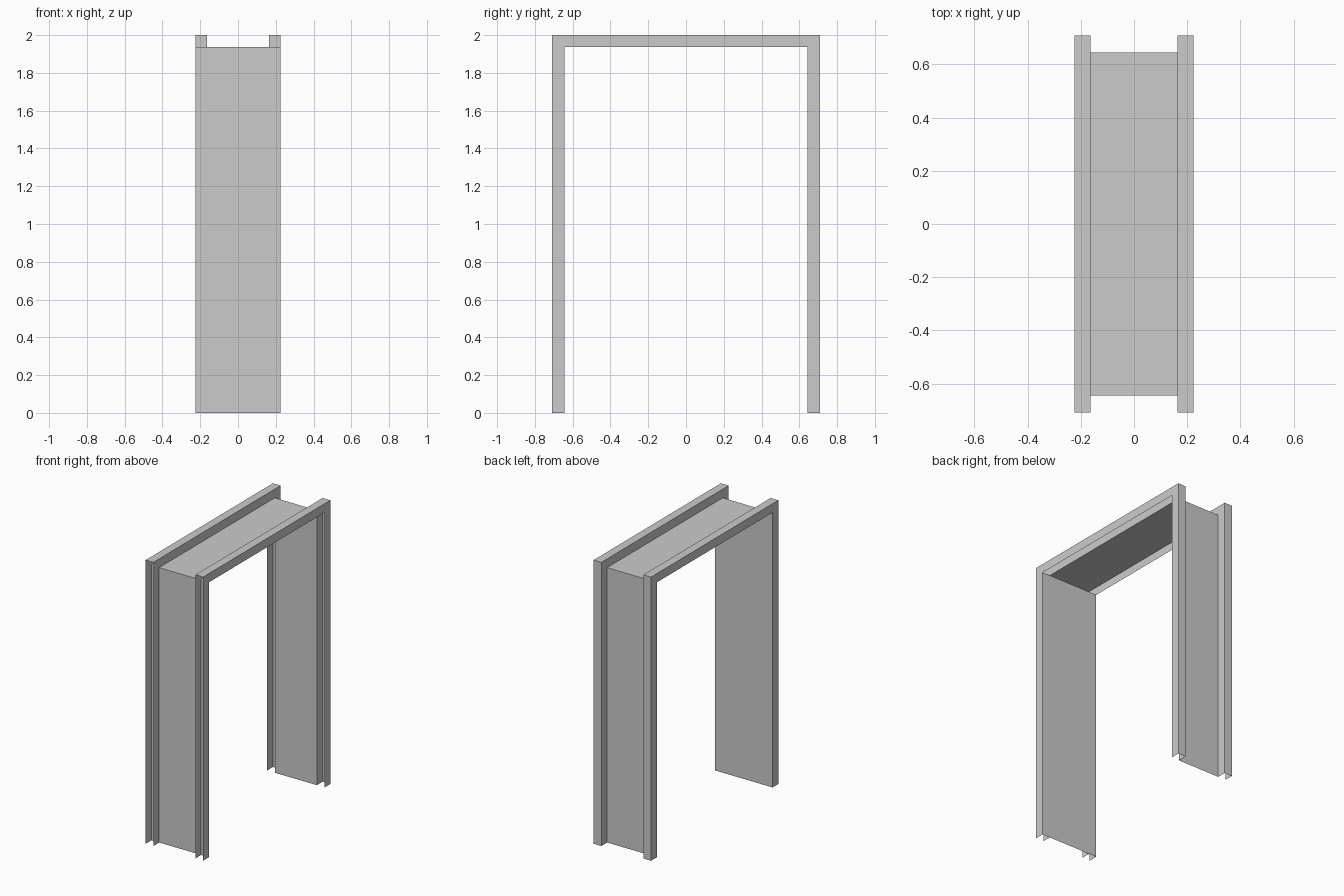
import bpy, bmesh

if "Cube" in bpy.data.objects:
    bpy.data.objects.remove(bpy.data.objects["Cube"])

# Overall sheet-metal sizes
W, w = 0.224, 0.164        # outer and inner edge of the side ribs
Y0, Y1 = 0.644, 0.709      # inside and outside of the legs
Z0, Z1 = 1.938, 2.0        # panel height and rib top


def sheet_part(name, rects):
    """Join flat axis-aligned sheets (lo corner, hi corner) into one object."""
    bm = bmesh.new()
    for lo, hi in rects:
        flat = next(i for i in range(3) if lo[i] == hi[i])
        a, b = [i for i in range(3) if i != flat]
        corners = []
        for ua, ub in ((0, 0), (1, 0), (1, 1), (0, 1)):
            p = list(lo)
            p[a] = (lo, hi)[ua][a]
            p[b] = (lo, hi)[ub][b]
            corners.append(bm.verts.new(p))
        bm.faces.new(corners)
    bmesh.ops.remove_doubles(bm, verts=bm.verts, dist=1e-5)
    bmesh.ops.recalc_face_normals(bm, faces=bm.faces)
    mesh = bpy.data.meshes.new(name)
    bm.to_mesh(mesh)
    bm.free()
    obj = bpy.data.objects.new(name, mesh)
    bpy.context.collection.objects.link(obj)
    return obj


def rib_spans():
    """Left and right rib as (low x, high x)."""
    return (-W, -w), (w, W)


# Front leg: full-width panel with four fins, open towards the front
front = [((-W, -Y0, 0), (W, -Y0, Z0))]
for x in (-W, -w, w, W):
    front.append(((x, -Y1, 0), (x, -Y0, Z0)))
sheet_part("front_leg", front)

# Back leg: hat-shaped channel with ribs closed on the outside
back = [((-w, Y0, 0), (w, Y0, Z0))]
for x in (-W, -w, w, W):
    back.append(((x, Y0, 0), (x, Y1, Z0)))
for a, b in rib_spans():
    back.append(((a, Y1, 0), (b, Y1, Z0)))
sheet_part("back_leg", back)

# Header: recessed panel between two ribs that are open underneath
header = [((-w, -Y0, Z0), (w, Y0, Z0))]
for x in (-W, -w, w, W):
    header.append(((x, -Y1, Z0), (x, Y1, Z1)))
for a, b in rib_spans():
    header.append(((a, -Y1, Z1), (b, Y1, Z1)))
    header.append(((a, Y1, Z0), (b, Y1, Z1)))
sheet_part("header", header)
